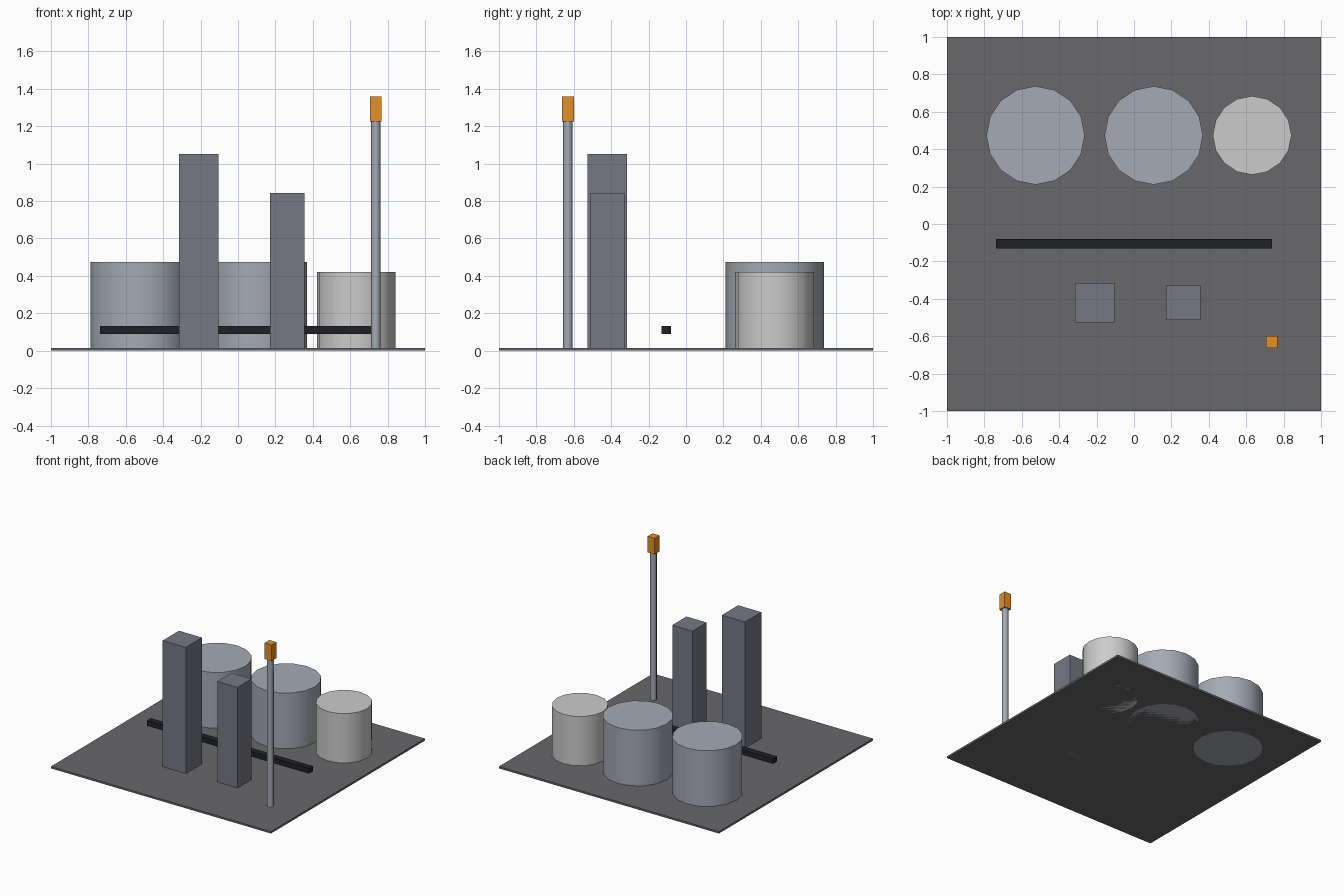
import bpy
import math

if "Cube" in bpy.data.objects:
    bpy.data.objects.remove(bpy.data.objects["Cube"])

U = 2 / 38  # layout module: the site is 38 modules wide


def material(name, rgb):
    m = bpy.data.materials.new(name)
    m.diffuse_color = (*[(c / 255) ** 2.2 for c in rgb], 1)
    m.use_nodes = True
    m.node_tree.nodes["Principled BSDF"].inputs["Base Color"].default_value = m.diffuse_color
    return m


asphalt = material("asphalt", (104, 104, 106))
steel = material("steel", (163, 169, 179))
white = material("white_paint", (215, 215, 217))
dark_steel = material("dark_steel", (116, 120, 130))
black = material("black_pipe", (36, 38, 42))
orange = material("orange", (228, 142, 46))


def box(name, x, y, z0, z1, sx, sy, mat):
    bpy.ops.mesh.primitive_cube_add(size=1, location=(x * U, y * U, (z0 + z1) / 2 * U))
    ob = bpy.context.object
    ob.name = name
    ob.scale = (sx * U, sy * U, (z1 - z0) * U)
    bpy.ops.object.transform_apply(location=False, rotation=False, scale=True)
    ob.data.materials.append(mat)


def cylinder(name, x, y, radius, height, sides, mat):
    bpy.ops.mesh.primitive_cylinder_add(vertices=sides, radius=radius * U, depth=height * U,
                                        location=(x * U, y * U, height / 2 * U))
    ob = bpy.context.object
    ob.name = name
    ob.data.materials.append(mat)
    bpy.ops.object.shade_smooth_by_angle(angle=math.radians(50))


# Paved pad
box("ground_pad", 0, 0, 0, 0.3, 38, 38, asphalt)

# Storage tanks along the back
cylinder("tank_left", -10, 9, 5, 9, 16, steel)
cylinder("tank_middle", 2, 9, 5, 9, 16, steel)
cylinder("tank_right", 12, 9, 4, 8, 16, white)

# Process towers
box("tower_tall", -4, -8, 0, 20, 4, 4, dark_steel)
box("tower_short", 5, -8, 0, 16, 3.5, 3.5, dark_steel)

# Raised pipe run
box("pipe_run", 0, -2, 1.7, 2.5, 28, 1, black)

# Flare stack with burner tip
cylinder("flare_stack", 14, -12, 0.48, 24, 8, steel)
box("flare_tip", 14, -12, 23.3, 25.8, 1.2, 1.2, orange)
